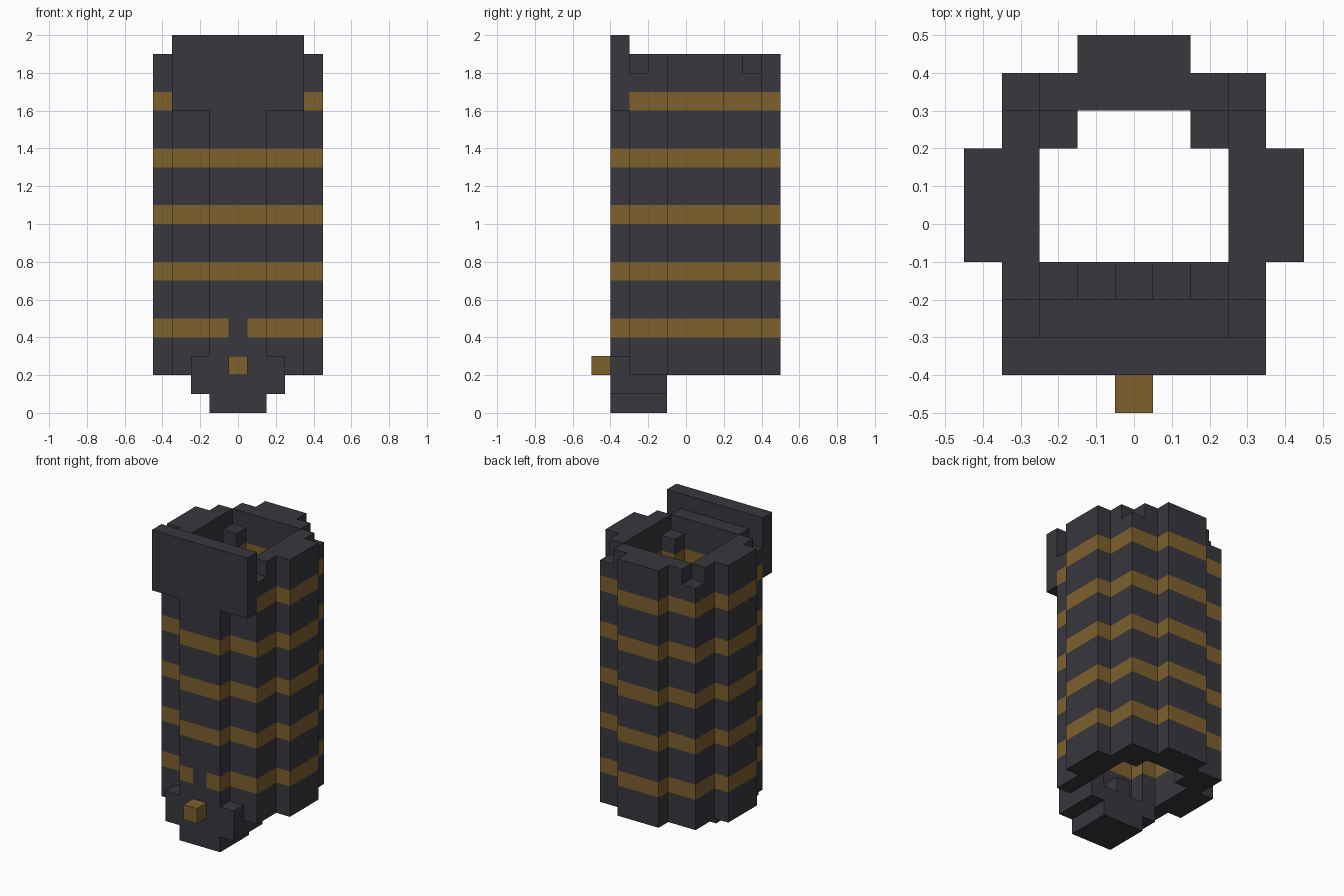
import bpy, bmesh

if "Cube" in bpy.data.objects:
    bpy.data.objects.remove(bpy.data.objects["Cube"])

S = 0.1  # block edge; x blocks are centred on i*S, y and z blocks start at j*S, k*S


def material(name, rgb):
    m = bpy.data.materials.new(name)
    m.diffuse_color = (*rgb, 1)
    m.use_nodes = True
    m.node_tree.nodes["Principled BSDF"].inputs["Base Color"].default_value = m.diffuse_color
    return m


MATS = [material("dark_metal", (0.040, 0.038, 0.046)),
        material("bronze", (0.208, 0.118, 0.027))]

cells = {}  # (i, j, k) -> (part, material index)


def fill(part, xs, ys, zs, mat=0):
    """Fill an inclusive range of blocks with one part."""
    for i in range(xs[0], xs[1] + 1):
        for j in range(ys[0], ys[1] + 1):
            for k in range(zs[0], zs[1] + 1):
                cells[i, j, k] = (part, mat)


# Banded round tube: half widths of each row, outside and inside
OUTER = {-4: 1, -3: 3, -2: 3, -1: 4, 0: 4, 1: 4, 2: 3, 3: 3, 4: 1}
INNER = {-2: 1, -1: 2, 0: 2, 1: 2, 2: 1}
STRIPES = {4, 7, 10, 13, 16}
for j, half in OUTER.items():
    for i in range(-half, half + 1):
        if abs(i) <= INNER.get(j, -1):
            continue
        # outer corners and inner corner posts stop one block lower
        low = (abs(i) == 3 and abs(j) == 3) or (abs(i) == 2 and abs(j) == 2)
        for k in range(2, 18 if low else 19):
            fill("banded_tube", (i, i), (j, j), (k, k), int(k in STRIPES))

# Upright plate at the top of the front
fill("front_plate", (-3, 3), (-4, -4), (16, 19))

# Stepped base block under the front wall
fill("base_block", (-1, 1), (-4, -2), (0, 0))
fill("base_block", (-2, 2), (-4, -2), (1, 1))
fill("base_block", (-2, 2), (-4, -4), (2, 2))
fill("base_block", (0, 0), (-2, -2), (2, 2))

# Dark break in the lowest stripe and the bronze pin below it
fill("banded_tube", (0, 0), (-4, -4), (4, 4))
fill("front_pin", (0, 0), (-5, -5), (2, 2), 1)


def build(part):
    """Skin the exposed sides of a part and merge flat areas."""
    bm = bmesh.new()
    verts = {}
    for (i, j, k), (name, mat) in cells.items():
        if name != part:
            continue
        for axis in range(3):
            for d in (0, 1):
                n = [i, j, k]
                n[axis] += 2 * d - 1
                if tuple(n) in cells:
                    continue
                u, v = (axis + 1) % 3, (axis + 2) % 3
                loop = []
                for a, b in ((0, 0), (1, 0), (1, 1), (0, 1)):
                    p = [i, j, k]
                    p[axis] += d
                    p[u] += a
                    p[v] += b
                    p = tuple(p)
                    if p not in verts:
                        verts[p] = bm.verts.new(((p[0] - 0.5) * S, p[1] * S, p[2] * S))
                    loop.append(verts[p])
                f = bm.faces.new(loop if d else loop[::-1])
                f.material_index = mat
    bmesh.ops.dissolve_limit(bm, angle_limit=0.01, verts=bm.verts[:],
                             edges=bm.edges[:], delimit={'MATERIAL'})
    mesh = bpy.data.meshes.new(part)
    bm.to_mesh(mesh)
    bm.free()
    for m in MATS:
        mesh.materials.append(m)
    bpy.context.collection.objects.link(bpy.data.objects.new(part, mesh))


for part in ("banded_tube", "front_plate", "base_block", "front_pin"):
    build(part)
